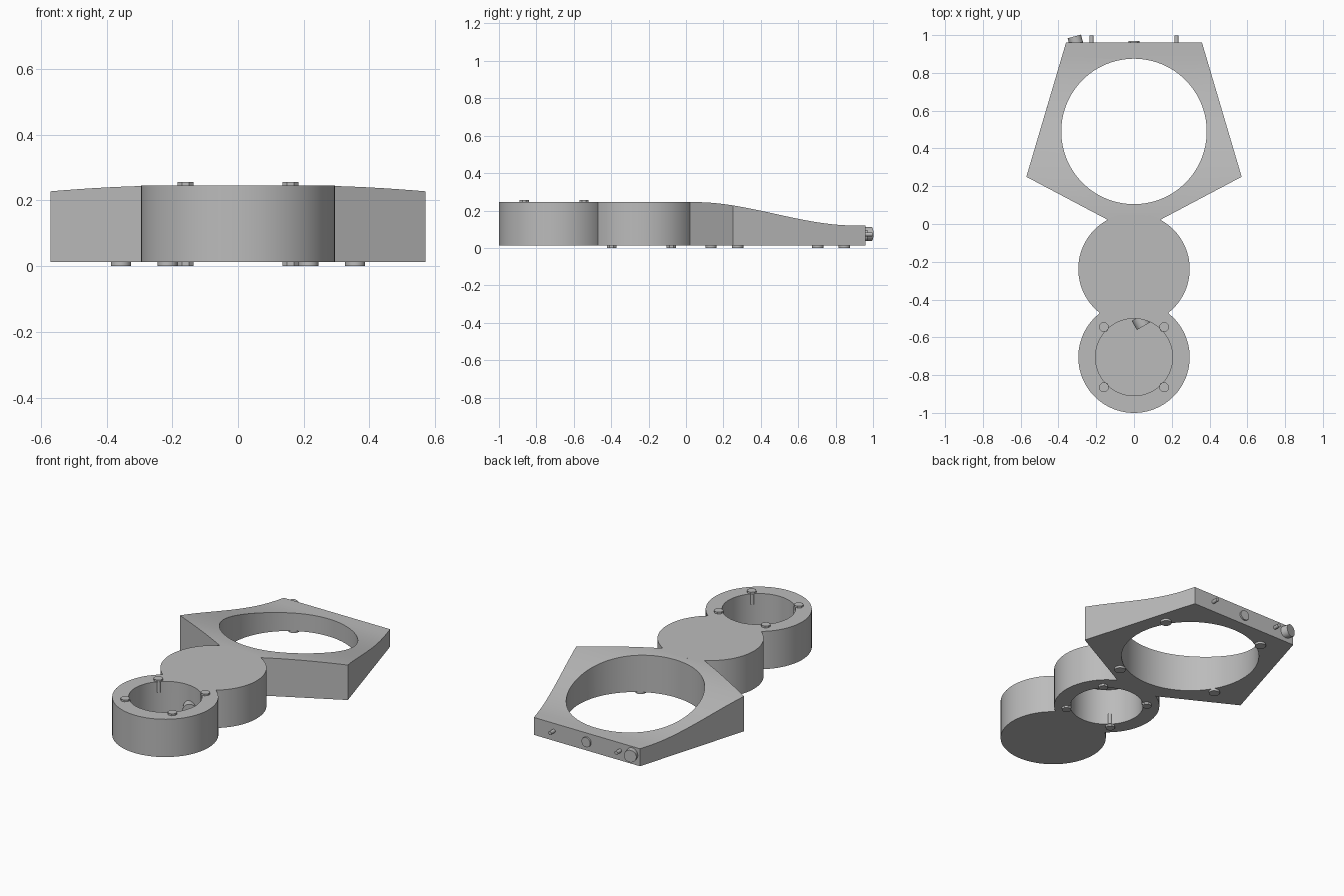
import bpy, bmesh, math
from mathutils import Vector

if "Cube" in bpy.data.objects:
    bpy.data.objects.remove(bpy.data.objects["Cube"], do_unlink=True)

BASE, TOP, BACK = 0.013, 0.245, 0.96
CUP = Vector((0, -0.705, 0))      # front cup, open upwards
SOCKET = Vector((0, -0.238, 0))   # middle cup, open downwards
RING = Vector((0, 0.49, 0))       # large opening in the plate

grey = bpy.data.materials.new("plain grey")
grey.use_nodes = True
grey.diffuse_color = (0.5, 0.5, 0.5, 1)
grey.node_tree.nodes["Principled BSDF"].inputs["Base Color"].default_value = (0.5, 0.5, 0.5, 1)


def prism(name, points, push):
    """Extrude a flat outline along the push vector."""
    bm = bmesh.new()
    face = bm.faces.new([bm.verts.new(p) for p in points])
    moved = bmesh.ops.extrude_face_region(bm, geom=[face])["geom"]
    bmesh.ops.translate(bm, vec=push, verts=[v for v in moved if isinstance(v, bmesh.types.BMVert)])
    bmesh.ops.recalc_face_normals(bm, faces=bm.faces)
    mesh = bpy.data.meshes.new(name)
    bm.to_mesh(mesh)
    bm.free()
    mesh.materials.append(grey)
    obj = bpy.data.objects.new(name, mesh)
    bpy.context.collection.objects.link(obj)
    return obj


def rod(name, start, end, radius, sides=96):
    """Cylinder between two points."""
    start, end = Vector(start), Vector(end)
    turn = (end - start).to_track_quat("Z", "Y")
    angles = [(i + 0.5) * math.tau / sides for i in range(sides)]
    ring = [start + turn @ Vector((radius * math.cos(a), radius * math.sin(a), 0)) for a in angles]
    return prism(name, ring, end - start)


def upright(name, centre, low, high, radius, sides=96):
    up = Vector((0, 0, 1))
    return rod(name, centre + up * low, centre + up * high, radius, sides)


def combine(obj, tool, operation):
    mod = obj.modifiers.new("combine", "BOOLEAN")
    mod.operation, mod.solver, mod.object = operation, "EXACT", tool
    bpy.context.view_layer.objects.active = obj
    bpy.ops.object.modifier_apply(modifier=mod.name)
    bpy.data.objects.remove(tool, do_unlink=True)


# Five-sided plate, cut to a sloping side profile
half = [(0.135, 0.02), (0.57, 0.25), (0.36, BACK)]
outline = half + [(-x, y) for x, y in reversed(half)]
body = prism("body", [(x, y, BASE) for x, y in outline], Vector((0, 0, 0.3)))
slope = [(-1, -0.1, -0.1), (-1, -0.1, TOP)]
for i in range(33):
    t = i / 32
    slope.append((-1, 0.05 + 0.85 * t, TOP - 0.125 * t * t * (3 - 2 * t)))
slope += [(-1, 1.1, 0.12), (-1, 1.1, -0.1)]
combine(body, prism("slope_cutter", slope, Vector((2, 0, 0))), "INTERSECT")

# Two overlapping round cups and the three openings
combine(body, upright("socket_wall", SOCKET, BASE, TOP, 0.295), "UNION")
combine(body, upright("cup_wall", CUP, BASE, TOP, 0.295), "UNION")
combine(body, upright("ring_cutter", RING, -0.1, 0.4, 0.385, 128), "DIFFERENCE")
combine(body, upright("cup_cutter", CUP, BASE + 0.01, 0.4, 0.204), "DIFFERENCE")
combine(body, upright("socket_cutter", SOCKET, -0.1, TOP - 0.01, 0.204), "DIFFERENCE")

# Pegs on the rims, each with a short stem along the inner wall
for i in range(4):
    a = math.radians(45 + 90 * i)
    out = Vector((math.cos(a), math.sin(a), 0))
    upright("cup_peg", CUP + out * 0.226, TOP - 0.002, TOP + 0.011, 0.027, 8)
    upright("cup_peg_stem", CUP + out * 0.208, TOP - 0.065, TOP, 0.011, 12)
    upright("socket_foot", SOCKET + out * 0.226, 0, BASE + 0.002, 0.027, 8)
    upright("socket_foot_stem", SOCKET + out * 0.208, BASE, BASE + 0.065, 0.011, 12)
    b = math.radians(31 + 90 * i)
    upright("ring_foot", RING + Vector((math.cos(b), math.sin(b), 0)) * 0.416, 0, BASE + 0.002, 0.031, 16)

# Back face: button, two pins and a tilted knob
rod("back_button", (0, BACK - 0.01, 0.067), (0, BACK + 0.01, 0.067), 0.03, 12)
for side in (-1, 1):
    rod("back_pin", (side * 0.225, BACK - 0.01, 0.073), (side * 0.225, 0.998, 0.073), 0.011, 16)
rod("back_knob", (-0.305, 0.952, 0.075), (-0.316, 0.993, 0.075), 0.037, 24)

# Small angled knob on the inner wall of the cup
rod("cup_knob", (0.022, -0.493, 0.11), (0.05, -0.541, 0.11), 0.04, 24)

# Smooth round walls, sharp rims
for obj in bpy.context.collection.objects:
    if obj.type == "MESH" and grey.name in obj.data.materials:
        bpy.ops.object.select_all(action="DESELECT")
        obj.select_set(True)
        bpy.context.view_layer.objects.active = obj
        bpy.ops.object.shade_smooth_by_angle(angle=math.radians(32))
